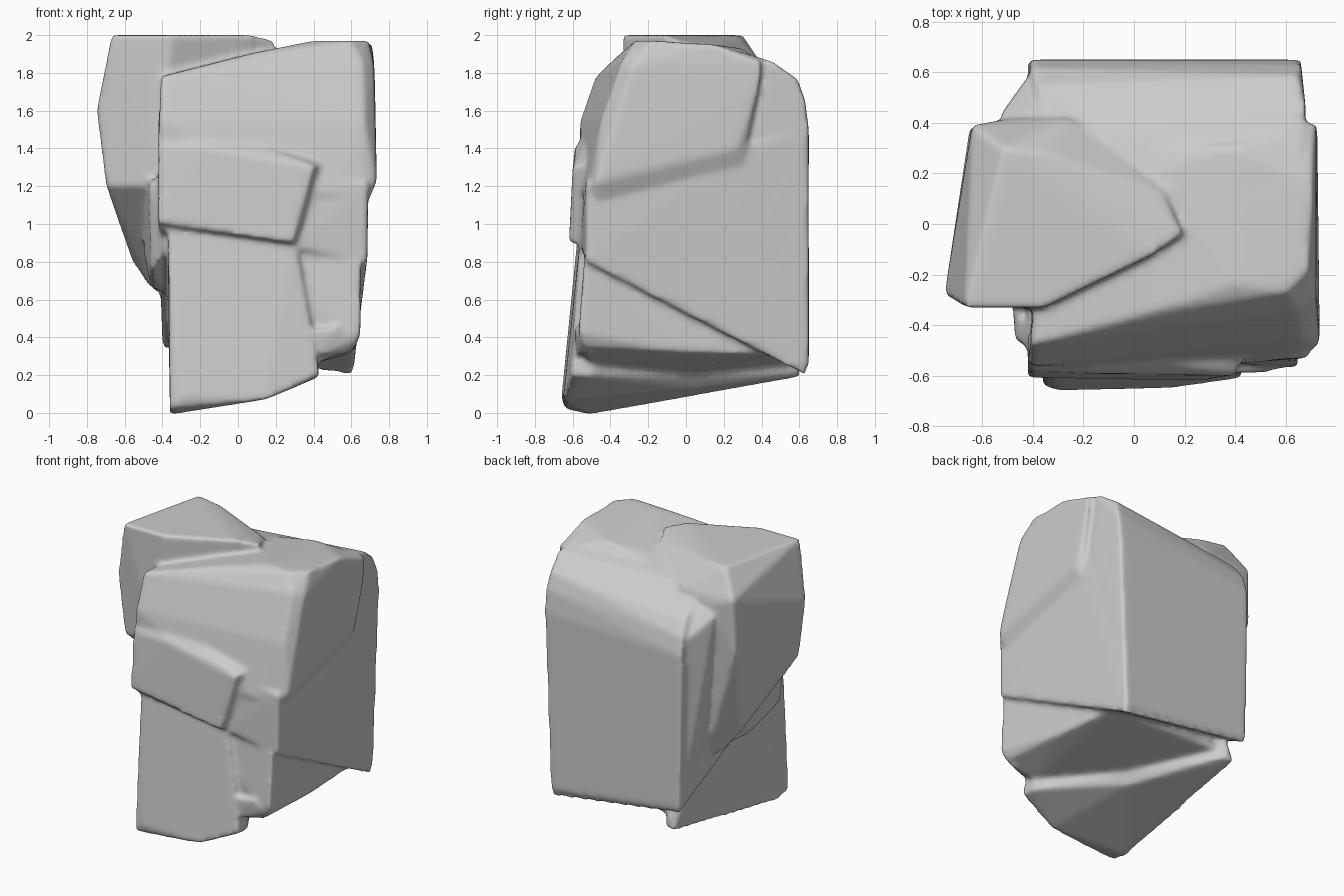
import bpy
import bmesh

bm = bmesh.new()


def chunk(*points):
    """Add one convex stone chunk spanning the given corner points."""
    verts = [bm.verts.new(p) for p in points]
    bmesh.ops.convex_hull(bm, input=verts)
    loose = [v for v in bm.verts if not v.link_faces]
    bmesh.ops.delete(bm, geom=loose, context='VERTS')


# Broad middle block with the diagonal underside
chunk((0.69, -0.53, 1.22), (0.685, -0.53, 0.80), (0.61, 0.63, 0.20), (0.66, 0.65, 1.50),
      (0.69, 0.28, 1.40), (0.30, -0.56, 0.88), (-0.42, -0.57, 0.98), (-0.42, -0.57, 1.25),
      (-0.40, 0.64, 0.34), (-0.42, 0.65, 1.40))

# Back block with the rounded upper edge
chunk((0.61, 0.65, 0.24), (0.66, 0.65, 1.50), (0.66, 0.63, 1.66), (0.65, 0.59, 1.77),
      (0.68, 0.46, 1.86), (0.66, 0.30, 1.91), (0.60, 0.15, 1.94), (0.67, 0.30, 1.10),
      (-0.40, 0.65, 0.38), (-0.42, 0.65, 1.46), (-0.41, 0.62, 1.58), (-0.38, 0.55, 1.68),
      (-0.36, 0.35, 1.83), (-0.20, 0.10, 1.90))

# Upper front block, overhanging on the right side
chunk((0.67, -0.52, 1.16), (0.735, -0.48, 1.22), (0.69, -0.46, 1.12), (0.725, 0.27, 1.40),
      (0.69, 0.30, 1.32), (0.725, 0.39, 1.74), (0.72, 0.40, 1.86), (0.71, 0.15, 1.95),
      (0.69, -0.18, 1.97), (0.66, -0.34, 1.86), (0.72, -0.28, 1.84), (0.67, -0.45, 1.55),
      (0.60, -0.27, 1.97), (0.40, -0.24, 1.97), (0.10, -0.34, 1.91), (-0.20, -0.43, 1.81),
      (-0.41, -0.48, 1.78), (-0.42, -0.56, 1.55), (-0.42, -0.57, 1.15), (0.50, -0.55, 1.16),
      (-0.35, 0.30, 1.80), (0.10, 0.20, 1.90), (0.40, 0.30, 1.93))

# Raised panel on the front
chunk((-0.42, -0.61, 1.00), (0.29, -0.62, 0.90), (0.40, -0.60, 1.30), (0.32, -0.58, 1.34),
      (-0.15, -0.59, 1.40), (-0.42, -0.58, 1.40), (-0.42, -0.45, 1.02), (0.34, -0.45, 0.88),
      (0.48, -0.45, 1.34), (-0.42, -0.45, 1.60))

# Raised cap and shoulder on the left
chunk((-0.67, -0.33, 2.00), (-0.35, -0.33, 2.00), (0.08, -0.12, 2.00), (0.20, -0.04, 1.97),
      (0.12, 0.12, 1.94), (-0.10, 0.16, 1.97), (-0.35, 0.28, 1.99), (-0.52, 0.30, 2.00),
      (-0.25, 0.42, 1.82), (-0.64, 0.39, 1.82), (-0.48, 0.42, 1.76),
      (-0.75, -0.28, 1.60), (-0.65, 0.38, 1.45), (-0.70, -0.28, 1.20), (-0.40, -0.33, 1.20),
      (-0.61, 0.00, 1.00), (-0.56, 0.18, 0.80), (-0.46, 0.25, 0.65), (-0.38, 0.34, 0.60))

# Rib joining the shoulder to the back, and a splinter by the front corner
chunk((-0.53, 0.43, 1.70), (-0.50, 0.47, 1.40), (-0.46, 0.52, 1.60), (-0.40, 0.61, 1.54),
      (-0.45, 0.46, 0.80), (-0.41, 0.58, 0.60), (-0.38, 0.30, 0.60), (-0.30, 0.45, 1.78))
chunk((-0.47, -0.46, 1.20), (-0.48, -0.30, 1.25), (-0.46, -0.40, 0.75), (-0.46, -0.05, 0.66),
      (-0.38, -0.50, 1.24), (-0.38, -0.50, 0.86), (-0.38, 0.10, 0.62), (-0.50, 0.00, 0.85))

# Lower block with the undercut, leaning away from the middle block
chunk((0.65, -0.54, 0.80), (0.65, -0.57, 0.42), (0.62, -0.54, 0.35), (0.61, 0.00, 0.32),
      (0.57, 0.45, 0.31), (0.40, -0.52, 0.26), (0.05, 0.00, 0.20), (-0.30, 0.55, 0.26),
      (-0.37, -0.47, 0.35), (-0.37, -0.50, 0.95), (0.54, 0.55, 0.40), (-0.37, 0.50, 0.50))

# Front tongue reaching the ground, a wedge with a diagonal rear face
chunk((-0.36, -0.51, -0.01), (-0.36, -0.64, 0.02), (-0.30, -0.66, 0.08), (0.15, -0.65, 0.07),
      (0.43, -0.61, 0.20), (0.40, -0.57, 0.28), (-0.36, -0.61, 0.38), (0.24, -0.61, 0.40),
      (-0.37, -0.57, 0.98), (0.30, -0.56, 0.92), (0.43, -0.50, 0.19), (0.06, 0.02, 0.13),
      (0.06, 0.02, 0.22), (-0.26, 0.60, 0.20), (-0.33, 0.60, 0.19), (-0.28, 0.60, 0.30),
      (-0.37, 0.40, 0.60), (0.35, -0.45, 0.85))

# Small knob at the lower right corner
chunk((0.38, -0.59, 0.44), (0.52, -0.59, 0.46), (0.62, -0.56, 0.38), (0.42, -0.58, 0.30),
      (0.58, -0.52, 0.31), (0.40, -0.40, 0.40), (0.62, -0.40, 0.42))

bmesh.ops.recalc_face_normals(bm, faces=bm.faces[:])
mesh = bpy.data.meshes.new("rock")
bm.to_mesh(mesh)
bm.free()
rock = bpy.data.objects.new("rock", mesh)
bpy.context.collection.objects.link(rock)

# Fuse the chunks into one skin and wear the edges
remesh = rock.modifiers.new("fuse", 'REMESH')
remesh.mode = 'VOXEL'
remesh.voxel_size = 0.015
remesh.use_smooth_shade = True
wear = rock.modifiers.new("wear", 'SMOOTH')
wear.factor = 0.5
wear.iterations = 9
